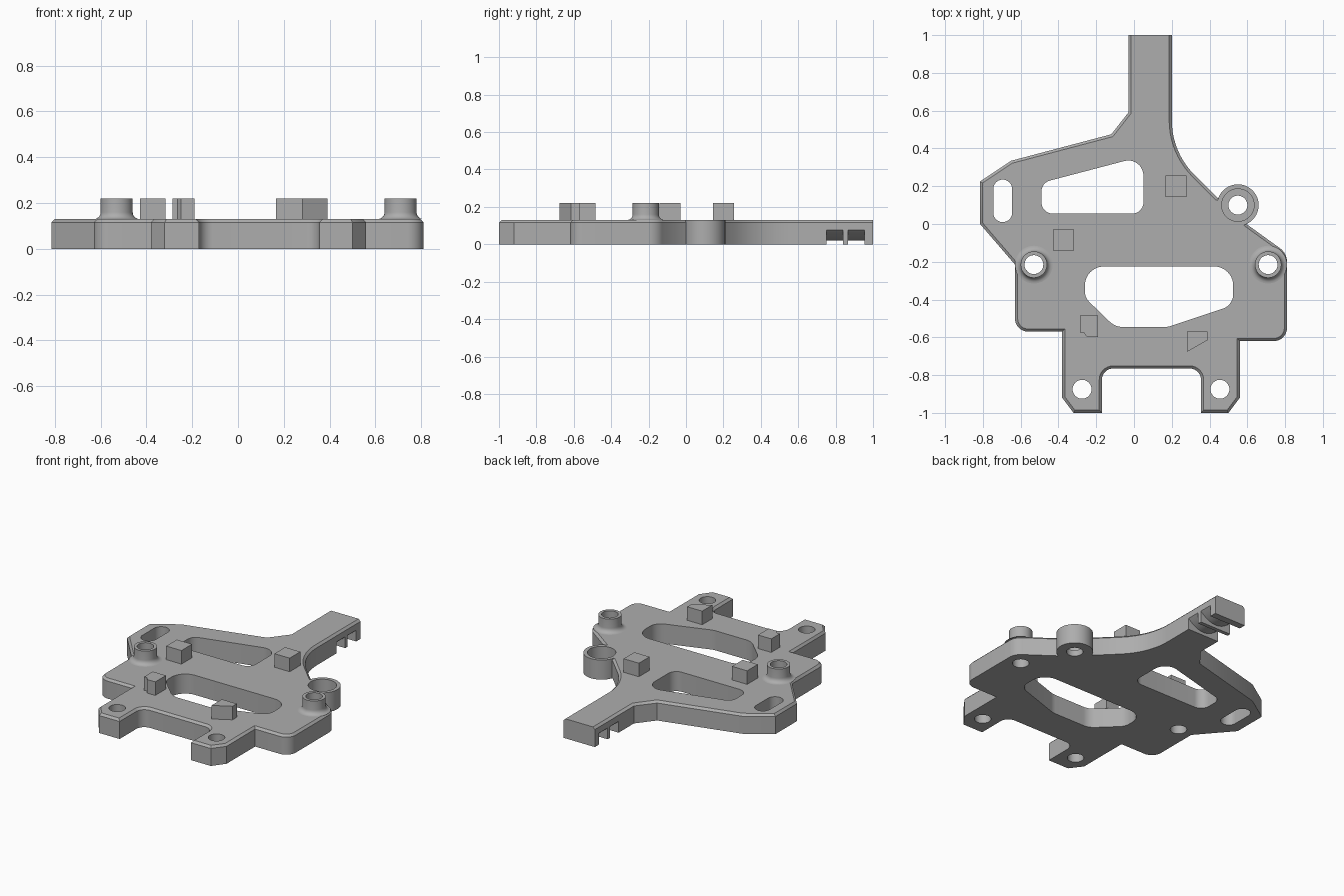
import bpy, bmesh, math
from mathutils import Matrix, Vector

cube = bpy.data.objects.get("Cube")
if cube:
    bpy.data.objects.remove(cube, do_unlink=True)

T = 0.13          # plate thickness
TOP = 0.22        # height of bosses and blocks

grey = bpy.data.materials.new("plain grey")
grey.use_nodes = True
grey.diffuse_color = (0.42, 0.42, 0.42, 1)
grey.node_tree.nodes["Principled BSDF"].inputs["Base Color"].default_value = (0.42, 0.42, 0.42, 1)


def rounded(points, steps=10):
    """Round the corners of a polygon; each point is (x, y) or (x, y, radius)."""
    out = []
    n = len(points)
    for i, p in enumerate(points):
        c = Vector(p[:2])
        if len(p) == 2:
            out.append(c)
            continue
        a = (Vector(points[i - 1][:2]) - c).normalized()
        b = (Vector(points[(i + 1) % n][:2]) - c).normalized()
        half = a.angle(b) / 2
        mid = c + (a + b).normalized() * p[2] / math.sin(half)
        start = c + a * p[2] / math.tan(half) - mid
        end = c + b * p[2] / math.tan(half) - mid
        sweep = start.angle_signed(end)
        for k in range(steps + 1):
            # angle_signed is clockwise positive
            out.append(mid + Matrix.Rotation(-sweep * k / steps, 2) @ start)
    return out


def circle(x, y, r, n=40):
    return [(x + r * math.cos(2 * math.pi * k / n),
             y + r * math.sin(2 * math.pi * k / n)) for k in range(n)]


def finish(name, bm):
    bmesh.ops.recalc_face_normals(bm, faces=bm.faces)
    mesh = bpy.data.meshes.new(name)
    bm.to_mesh(mesh)
    bm.free()
    mesh.materials.append(grey)
    ob = bpy.data.objects.new(name, mesh)
    bpy.context.collection.objects.link(ob)
    return ob


def prism(name, outline, z0, z1, chamfer=0, matrix=None):
    bm = bmesh.new()
    base = bm.faces.new([bm.verts.new((p[0], p[1], z0)) for p in outline])
    ext = bmesh.ops.extrude_face_region(bm, geom=[base])
    top = [v for v in ext["geom"] if isinstance(v, bmesh.types.BMVert)]
    bmesh.ops.translate(bm, verts=top, vec=(0, 0, z1 - z0))
    if not base.is_valid or len(bm.faces) < len(outline) + 2:
        bm.faces.new([v for v in bm.verts if v not in top])
    bmesh.ops.recalc_face_normals(bm, faces=bm.faces)
    if chamfer:
        # the end of the arm stays square
        edges = [e for e in bm.edges if all(v.co.z > z1 - 1e-4 for v in e.verts)
                 and not all(v.co.y > 0.99 for v in e.verts)]
        bmesh.ops.bevel(bm, geom=edges, offset=chamfer, segments=1, affect='EDGES')
    if matrix:
        bmesh.ops.transform(bm, matrix=matrix, verts=bm.verts)
    return finish(name, bm)


def lathe(name, x, y, profile, n=48, closed=False):
    bm = bmesh.new()
    rings = [[bm.verts.new((x + r * math.cos(2 * math.pi * k / n),
                            y + r * math.sin(2 * math.pi * k / n), z))
              for k in range(n)] for r, z in profile]
    pairs = list(zip(rings, rings[1:])) + ([(rings[-1], rings[0])] if closed else [])
    for a, b in pairs:
        for k in range(n):
            j = (k + 1) % n
            bm.faces.new((a[k], a[j], b[j], b[k]))
    return finish(name, bm)


def smooth(ob):
    bpy.ops.object.select_all(action='DESELECT')
    ob.select_set(True)
    bpy.context.view_layer.objects.active = ob
    bpy.ops.object.shade_smooth_by_angle(angle=math.radians(30))


# Main plate outline: arm, left flank, front legs, right flank, ring corner
outline = rounded([
    (0.2, 1), (-0.03, 1), (-0.03, 0.59), (-0.12, 0.475), (-0.65, 0.335),
    (-0.815, 0.225), (-0.815, 0), (-0.63, -0.215), (-0.63, -0.57, 0.07),
    (-0.38, -0.57), (-0.38, -0.92), (-0.32, -1), (-0.17, -1),
    (-0.17, -0.765, 0.06), (0.355, -0.765, 0.06), (0.355, -1), (0.5, -1),
    (0.56, -0.92), (0.56, -0.62), (0.81, -0.62, 0.07), (0.81, -0.155, 0.09),
    (0.595, 0), (0.55, 0.1), (0.44, 0.14), (0.2, 0.38, 0.41)])
plate = prism("main_plate", outline, 0, T, chamfer=0.014)

# Openings through the plate
windows = [
    [(-0.745, 0.01, 0.0499), (-0.645, 0.01, 0.0499),
     (-0.645, 0.235, 0.0499), (-0.745, 0.235, 0.0499)],
    [(-0.49, 0.055, 0.06), (0.05, 0.055, 0.06), (0.05, 0.36, 0.08), (-0.49, 0.218, 0.06)],
    [(-0.26, -0.225, 0.1), (0.525, -0.225, 0.1), (0.525, -0.43, 0.08),
     (0.18, -0.545, 0.12), (-0.1, -0.545, 0.1), (-0.26, -0.39, 0.08)]]
bosses = {"left_boss": (0.71, -0.215), "right_boss": (-0.53, -0.215)}
ring_at = (0.55, 0.1)
holes = [(-0.275, -0.875), (0.455, -0.875)] + list(bosses.values())
cutters = [prism("window_cutter", rounded(w), -0.1, 0.3) for w in windows]
cutters += [prism("hole_cutter", circle(x, y, 0.05), -0.1, 0.3) for x, y in holes]
cutters.append(prism("ring_cutter", circle(*ring_at, 0.1), -0.1, 0.3))

# Two slots under the arm, with a ceiling that sags in the middle
sag = [(-0.06, -0.1), (0.23, -0.1)]
for k in range(13):
    x = 0.23 - 0.29 * k / 12
    sag.append((x, 0.02 + 0.055 * ((x - 0.085) / 0.115) ** 2))
stand = Matrix.Rotation(math.pi / 2, 4, 'X')
for y0, y1 in ((0.75, 0.84), (0.865, 0.955)):
    cutters.append(prism("slot_cutter", sag, -y1, -y0, matrix=stand))

for c in cutters:
    c.hide_render = True
    mod = plate.modifiers.new("cut", 'BOOLEAN')
    mod.operation = 'DIFFERENCE'
    mod.solver = 'EXACT'
    mod.object = c
    bpy.context.view_layer.objects.active = plate
    bpy.ops.object.modifier_apply(modifier=mod.name)
    bpy.data.objects.remove(c, do_unlink=True)
smooth(plate)

# Hollow bosses with a fillet at the foot
fillet = [(0.1 - 0.03 * math.sin(a), T + 0.03 - 0.03 * math.cos(a))
          for a in (math.pi / 2 * k / 6 for k in range(7))]
for name, (x, y) in bosses.items():
    smooth(lathe(name, x, y, fillet + [(0.07, TOP), (0.05, TOP), (0.05, T)]))

# Counterbored ring on the left edge
smooth(lathe("corner_ring", *ring_at,
             [(0.05, 0), (0.11, 0), (0.11, T), (0.086, T), (0.086, 0.04), (0.05, 0.04)],
             closed=True))


# Small blocks standing on the plate
def square(x, y, s=0.056):
    return [(x - s, y - s), (x + s, y - s), (x + s, y + s), (x - s, y + s)]


blocks = {
    "rear_block": square(0.223, 0.2),
    "middle_block": square(-0.373, -0.085),
    "front_right_block": [(-0.287, -0.485), (-0.287, -0.575), (-0.265, -0.575),
                          (-0.25, -0.597), (-0.19, -0.597), (-0.19, -0.485)],
    "front_left_block": [(0.28, -0.57), (0.28, -0.677), (0.39, -0.615), (0.39, -0.57)]}
for name, pts in blocks.items():
    prism(name, pts, T - 0.005, TOP)
